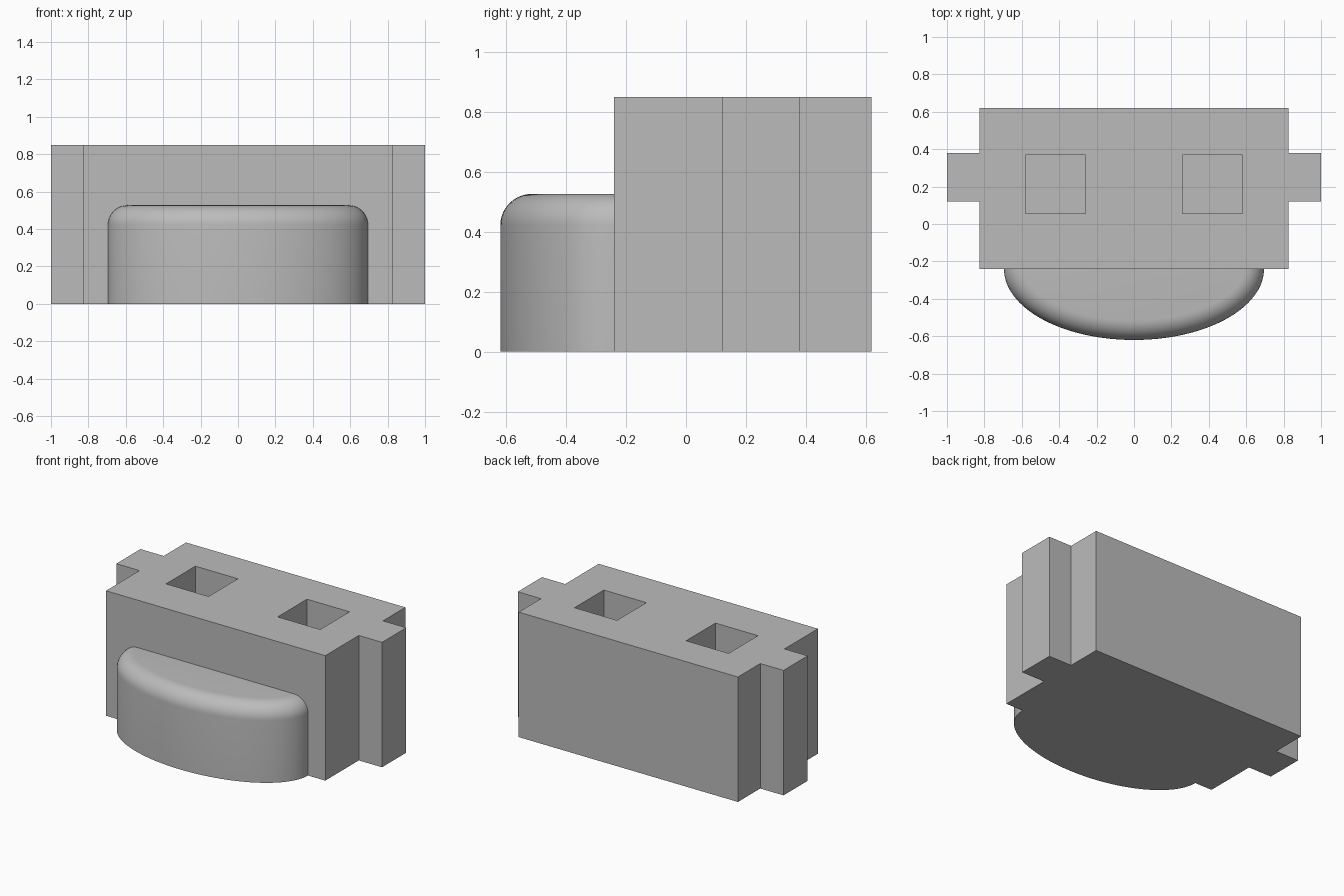
import bpy, bmesh
from math import sin, cos, pi
from mathutils import Vector

if "Cube" in bpy.data.objects:
    bpy.data.objects.remove(bpy.data.objects["Cube"], do_unlink=True)

grey = bpy.data.materials.new("plain_grey")
grey.use_nodes = True
colour = (0.5, 0.5, 0.5, 1)
grey.diffuse_color = colour
grey.node_tree.nodes["Principled BSDF"].inputs["Base Color"].default_value = colour


def finish(name, bm):
    bmesh.ops.recalc_face_normals(bm, faces=bm.faces)
    mesh = bpy.data.meshes.new(name)
    bm.to_mesh(mesh)
    bm.free()
    mesh.materials.append(grey)
    ob = bpy.data.objects.new(name, mesh)
    bpy.context.collection.objects.link(ob)
    return ob


def prism(name, outline, z0, z1):
    bm = bmesh.new()
    base = bm.faces.new([bm.verts.new((x, y, z0)) for x, y in outline])
    top = bmesh.ops.extrude_face_region(bm, geom=[base])["geom"]
    verts = [v for v in top if isinstance(v, bmesh.types.BMVert)]
    bmesh.ops.translate(bm, verts=verts, vec=(0, 0, z1 - z0))
    return finish(name, bm)


# Block with a tongue at each end
HEIGHT, FRONT = 0.85, -0.24
right_half = [(0.825, FRONT), (0.825, 0.12), (1, 0.12), (1, 0.38), (0.825, 0.38), (0.825, 0.62)]
outline = right_half + [(-x, y) for x, y in reversed(right_half)]
block = prism("block", outline, 0, HEIGHT)

# Two square sockets sunk into the top
for side in (-1, 1):
    a, b = side * 0.26, side * 0.58
    cutter = prism("socket_cutter", [(a, 0.055), (b, 0.055), (b, 0.37), (a, 0.37)], 0.25, HEIGHT + 0.1)
    cutter.hide_render = True
    mod = block.modifiers.new("socket", "BOOLEAN")
    mod.operation = "DIFFERENCE"
    mod.solver = "EXACT"
    mod.object = cutter
    bpy.context.view_layer.objects.active = block
    bpy.ops.object.modifier_apply(modifier=mod.name)
    bpy.data.objects.remove(cutter, do_unlink=True)

# Half-oval front bulge with a rounded upper rim
WIDTH, DEPTH, TOP, RIM = 0.695, 0.38, 0.527, 0.105
SEGMENTS, STEPS = 64, 10


def oval_point(t, inset, z):
    normal = Vector((DEPTH * cos(t), -WIDTH * sin(t))).normalized()
    return (WIDTH * cos(t) - inset * normal.x, FRONT - DEPTH * sin(t) - inset * normal.y, z)


levels = [(0, 0)]
for i in range(STEPS + 1):
    angle = i / STEPS * pi / 2
    levels.append((RIM * (1 - cos(angle)), TOP - RIM * (1 - sin(angle))))

bm = bmesh.new()
rings = [[bm.verts.new(oval_point(pi * i / SEGMENTS, inset, z)) for i in range(SEGMENTS + 1)]
         for inset, z in levels]
for low, high in zip(rings, rings[1:]):
    for i in range(SEGMENTS):
        bm.faces.new((low[i], low[i + 1], high[i + 1], high[i]))
bm.faces.new(rings[0])
bm.faces.new(rings[-1])
# Back closes the bulge against the block
bm.faces.new([r[0] for r in rings] + [r[-1] for r in reversed(rings)])
bulge = finish("front_bulge", bm)

bpy.ops.object.select_all(action="DESELECT")
bulge.select_set(True)
bpy.context.view_layer.objects.active = bulge
bpy.ops.object.shade_smooth_by_angle()
